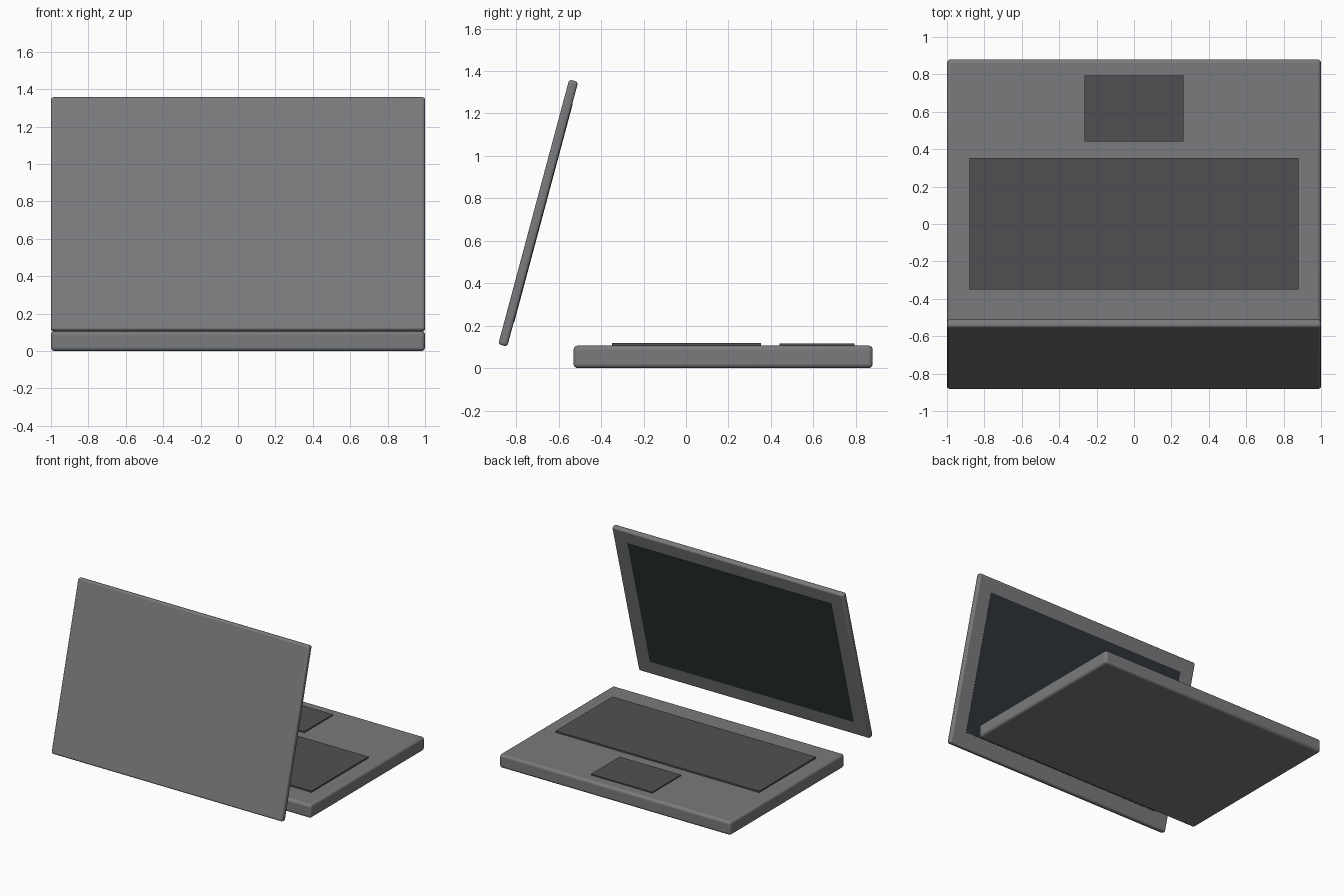
import bpy
from math import radians
from mathutils import Matrix, Vector

if "Cube" in bpy.data.objects:
    bpy.data.objects.remove(bpy.data.objects["Cube"])


def material(name, color):
    m = bpy.data.materials.new(name)
    m.diffuse_color = (*color, 1)
    m.use_nodes = True
    m.node_tree.nodes["Principled BSDF"].inputs["Base Color"].default_value = m.diffuse_color
    return m


def box(name, size, center, bevel=0.0, mat=None, frame=Matrix()):
    """Box with baked size, optional rounded edges, placed in a local frame."""
    bpy.ops.mesh.primitive_cube_add(size=1)
    ob = bpy.context.object
    ob.name = name
    ob.data.transform(Matrix.Diagonal((*size, 1)))
    ob.matrix_world = frame @ Matrix.Translation(Vector(center))
    if bevel:
        mod = ob.modifiers.new("rounded_edges", 'BEVEL')
        mod.width = bevel
        mod.segments = 4
        bpy.ops.object.shade_smooth_by_angle(angle=radians(35))
    if mat:
        ob.data.materials.append(mat)
    return ob


body_mat = material("dark_metal", (0.195, 0.197, 0.207))
pad_mat = material("dark_pad", (0.081, 0.078, 0.085))
screen_mat = material("dark_glass", (0.026, 0.034, 0.037))

# Base with keyboard and trackpad
box("base", (2.0, 1.41, 0.106), (0, 0.175, 0.053), 0.02, body_mat)
box("keyboard", (1.76, 0.702, 0.02), (0, 0.002, 0.108), mat=pad_mat)
box("trackpad", (0.53, 0.355, 0.015), (0, 0.6175, 0.1075), mat=pad_mat)

# Tilted lid with the screen on its inner (+y) face
lid_frame = Matrix.Translation((0, -0.6965, 0.7305)) @ Matrix.Rotation(radians(-15), 4, 'X')
box("lid", (2.0, 0.044, 1.292), (0, 0, 0), 0.014, body_mat, lid_frame)
box("screen", (1.76, 0.01, 1.065), (0, 0.019, 0.005), mat=screen_mat, frame=lid_frame)
